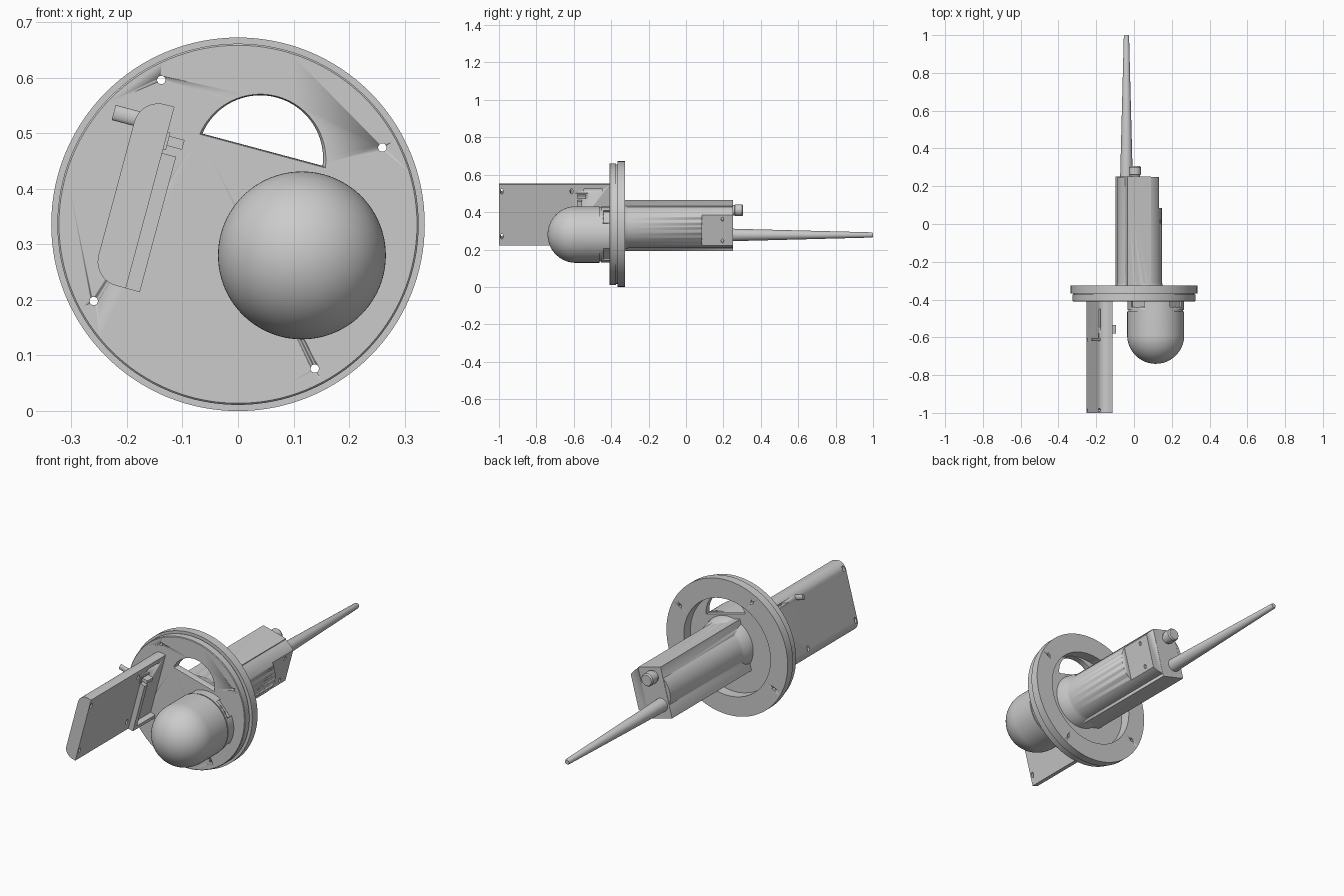
import bpy, bmesh
from math import sin, cos, pi, radians, sqrt

if "Cube" in bpy.data.objects:
    bpy.data.objects.remove(bpy.data.objects["Cube"])

TILT = radians(15)
C, S = cos(TILT), sin(TILT)


def uv(u, v):
    """Tilted part axes -> world x, z."""
    return (u * C + v * S, -u * S + v * C)


def loft(name, sections, smooth=True):
    """Solid through matching (points_xz, y) sections, capped at both ends."""
    bm = bmesh.new()
    rings = [[bm.verts.new((x, y, z)) for x, z in pts] for pts, y in sections]
    n = len(rings[0])
    for a, b in zip(rings, rings[1:]):
        for i in range(n):
            bm.faces.new((a[i], a[(i + 1) % n], b[(i + 1) % n], b[i]))
    bm.faces.new(rings[0])
    bm.faces.new(rings[-1])
    bmesh.ops.recalc_face_normals(bm, faces=bm.faces)
    me = bpy.data.meshes.new(name)
    bm.to_mesh(me)
    bm.free()
    ob = bpy.data.objects.new(name, me)
    bpy.context.collection.objects.link(ob)
    if smooth:
        shade(ob)
    return ob


def select(ob):
    bpy.ops.object.select_all(action='DESELECT')
    ob.select_set(True)
    bpy.context.view_layer.objects.active = ob


def shade(ob):
    select(ob)
    bpy.ops.object.shade_smooth_by_angle(angle=radians(30))


def circle(cx, cz, r, n=96):
    return [(cx + r * cos(2 * pi * i / n), cz + r * sin(2 * pi * i / n)) for i in range(n)]


def lathe(name, cx, cz, profile, n=96):
    return loft(name, [(circle(cx, cz, r, n), y) for r, y in profile])


def prism(name, pts, y0, y1):
    return loft(name, [(pts, y0), (pts, y1)])


def box(name, u0, u1, v0, v1, y0, y1):
    return prism(name, [uv(u0, v0), uv(u1, v0), uv(u1, v1), uv(u0, v1)], y0, y1)


def pin(name, u, v, y, rv, ry, depth):
    """Oval cylinder lying along the u axis."""
    x, z = uv(u, v)
    bpy.ops.mesh.primitive_cylinder_add(vertices=24, radius=1, depth=1, location=(x, y, z),
                                        rotation=(0, pi / 2 + TILT, 0))
    ob = bpy.context.object
    ob.name = name
    ob.scale = (rv, ry, depth)
    return ob


def boolean(target, others, op='DIFFERENCE'):
    for o in others:
        o.hide_render = True
        bpy.context.view_layer.update()
        m = target.modifiers.new("cut", 'BOOLEAN')
        m.operation, m.object, m.solver = op, o, 'EXACT'
        select(target)
        # run the boolean before any shading modifier
        bpy.ops.object.modifier_move_to_index(modifier=m.name, index=0)
        bpy.ops.object.modifier_apply(modifier=m.name)
        bpy.data.objects.remove(o)


# Round mounting flange, recessed at the back
flange = lathe("mounting_flange", 0, 0.336, [
    (0.322, -0.41), (0.325, -0.407), (0.325, -0.374), (0.319, -0.374), (0.319, -0.367),
    (0.336, -0.367), (0.336, -0.325), (0.24, -0.325), (0.24, -0.378)], 128)

# D-shaped window with a flared front edge
wc_x, wc_z, wr = 0.04, 0.455, 0.113
window = []
for grow, y in ((0.006, -0.43), (0.006, -0.411), (0.002, -0.406), (0, -0.398), (0, -0.3)):
    a0, a1 = radians(-7), radians(157)
    arc = [a0 + (a1 - a0) * i / 40 for i in range(41)]
    window.append(([(wc_x + (wr + grow) * cos(a), wc_z + (wr + grow) * sin(a) - grow * 0.6)
                    for a in arc], y))
cutters = [loft("window_cutter", window, False)]

# Four screw holes
for i in range(4):
    a = radians(28 + 90 * i)
    cutters.append(lathe("screw_cutter", 0.294 * cos(a), 0.336 + 0.294 * sin(a),
                         [(0.0075, -0.5), (0.0075, -0.2)], 24))
boolean(flange, cutters)

# Rear housing: round barrel merged with a tilted box
bx, bz = 0.03, 0.325
barrel = lathe("rear_housing", bx, bz, [
    (0.138, -0.38), (0.132, -0.345), (0.122, -0.325), (0.118, -0.31), (0.118, 0.25)])
boolean(barrel, [box("housing_box", -0.154, -0.025, 0.193, 0.441, -0.379, 0.251)], 'UNION')

# Flat pad near the end of the barrel, with two screw holes
boolean(barrel, [box("pad_cutter", 0.027, 0.2, 0.15, 0.5, 0.085, 0.3)]
        + [pin("pad_hole", 0.03, v, 0.195, 0.011, 0.007, 0.03) for v in (0.262, 0.382)])

# Antenna and connector knob
lathe("antenna", -0.04, 0.278, [(0.034, 0.245), (0.033, 0.26), (0.014, 0.992), (0.011, 1.0)], 48)
lathe("connector_knob", 0.005, 0.41, [
    (0.028, 0.245), (0.028, 0.26), (0.032, 0.262), (0.032, 0.299), (0.027, 0.306)], 48)

# Domed front cover
dx, dz, dr = 0.115, 0.28, 0.151
profile = [(dr * sin(t), -0.589 - dr * cos(t)) for t in [pi / 2 * (i + 0.15) / 28.15 for i in range(29)]]
lathe("dome", dx, dz, profile + [(dr, -0.462), (0.145, -0.462), (0.145, -0.45)])

# Dome collar with notches, over a plain core
collar = lathe("dome_collar", dx, dz, [(0.149, -0.455), (0.149, -0.405)])
notches = []
for i in range(4):
    a = radians(42 + 90 * i)
    corners = [(0.132, -0.045), (0.2, -0.045), (0.2, 0.045), (0.132, 0.045)]
    pts = [(dx + p * cos(a) - q * sin(a), dz + p * sin(a) + q * cos(a)) for p, q in corners]
    notches.append(prism("notch_cutter", pts, -0.44, -0.4))
boolean(collar, notches)

# Circuit slab: rounded on its outer long edges
u0, u1, v0, v1, r = -0.315, -0.252, 0.161, 0.499, 0.045
outline = [uv(u1, v0), uv(u1, v1)]
for cv, start in ((v1 - r, pi / 2), (v0 + r, pi)):
    outline += [uv(u0 + r + r * cos(start + pi / 2 * k / 10),
                   cv + r * sin(start + pi / 2 * k / 10)) for k in range(11)]
slab = prism("side_slab", outline, -1.0, -0.405)
holes = [pin("slab_hole", -0.28, v, y, 0.014, 0.008, 0.15)
         for v in (0.212, 0.461) for y in (-0.985, -0.612)]
holes.append(box("slot_cutter", -0.35, -0.2, 0.458, 0.474, -0.545, -0.45))
boolean(slab, holes)

# Bracket rib, its leg back to the flange, and the clip above
box("bracket_rib", -0.253, -0.226, 0.161, 0.413, -0.58, -0.555)
box("bracket_leg", -0.253, -0.226, 0.161, 0.18, -0.556, -0.405)
box("clip_block", -0.253, -0.219, 0.428, 0.446, -0.58, -0.535)
box("clip_pad", -0.253, -0.247, 0.42, 0.452, -0.59, -0.525)
